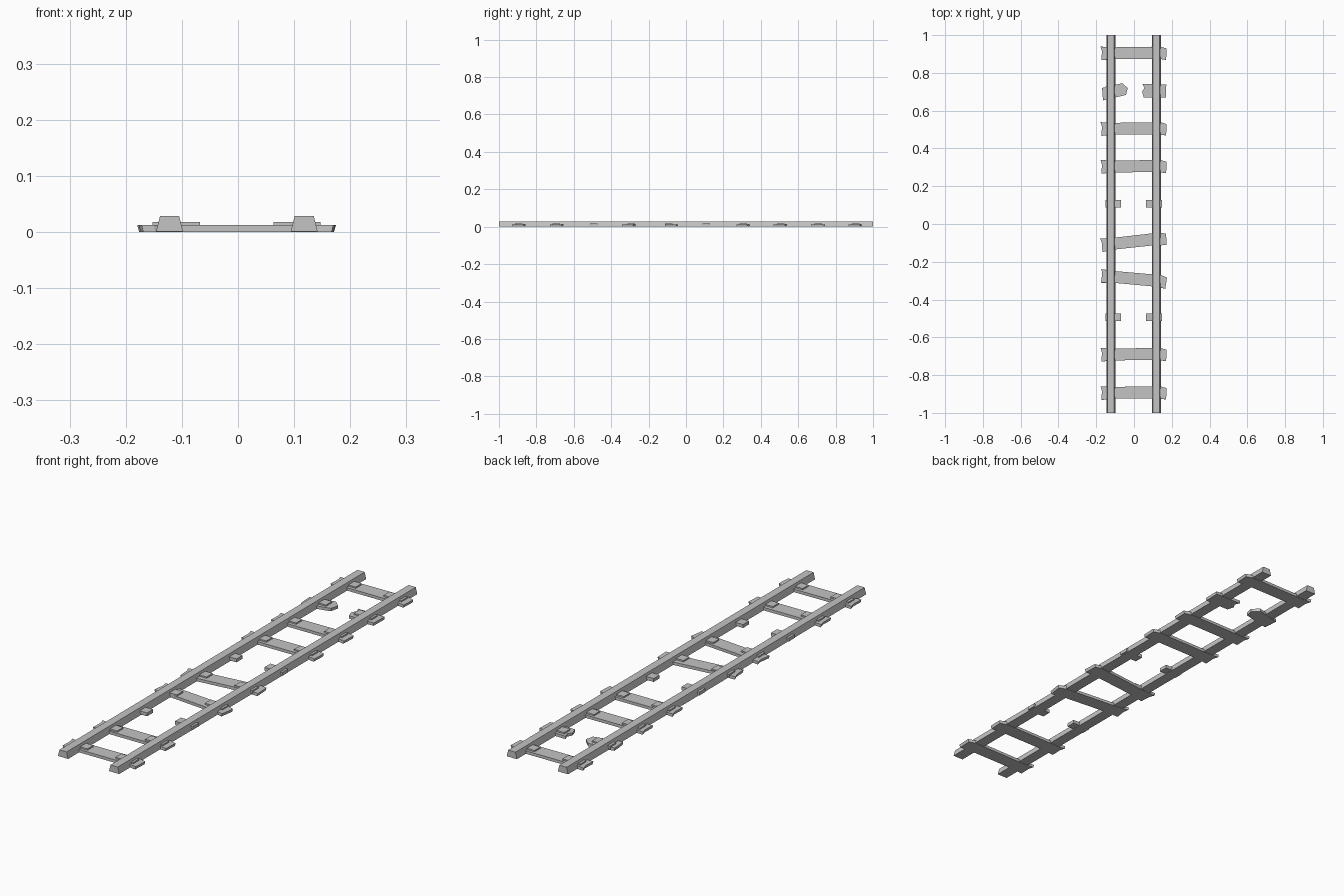
import bpy, bmesh, math
from mathutils import Matrix

cube = bpy.data.objects.get("Cube")
if cube:
    bpy.data.objects.remove(cube, do_unlink=True)

grey = bpy.data.materials.new("plain grey")
grey.use_nodes = True
grey.diffuse_color = (0.55, 0.55, 0.55, 1)
grey.node_tree.nodes["Principled BSDF"].inputs["Base Color"].default_value = (0.55, 0.55, 0.55, 1)


def loft(name, lower, upper, matrix=Matrix()):
    """Closed solid between two matching outlines."""
    bm = bmesh.new()
    a = [bm.verts.new(p) for p in lower]
    b = [bm.verts.new(p) for p in upper]
    bm.faces.new(a)
    bm.faces.new(b)
    n = len(a)
    for i in range(n):
        j = (i + 1) % n
        bm.faces.new((a[i], a[j], b[j], b[i]))
    bmesh.ops.recalc_face_normals(bm, faces=bm.faces)
    mesh = bpy.data.meshes.new(name)
    bm.to_mesh(mesh)
    bm.free()
    mesh.materials.append(grey)
    ob = bpy.data.objects.new(name, mesh)
    ob.matrix_world = matrix
    bpy.context.collection.objects.link(ob)
    return ob


def slab(name, outline, z0, z1, x, y, angle=0, inset=0.98):
    place = Matrix.Translation((x, y, 0)) @ Matrix.Rotation(angle, 4, 'Z')
    loft(name, [(px * inset, py, z0) for px, py in outline],
         [(px, py, z1) for px, py in outline], place)


# Rails: tapered bars along the whole length
for side, x in (("right", -0.122), ("left", 0.118)):
    section = [(-0.024, 0.001), (0.024, 0.001), (0.017, 0.029), (-0.017, 0.029)]
    loft(side + "_rail", [(x + u, -1, z) for u, z in section],
         [(x + u, 1, z) for u, z in section])

# Whole sleepers, with worn ends slightly wider than the middle
plank = [(-0.17, -0.038), (-0.148, -0.036), (-0.142, -0.032), (0.135, -0.03),
         (0.172, -0.036), (0.175, 0.024), (0.142, 0.034), (-0.142, 0.03),
         (-0.148, 0.032), (-0.175, 0.034), (-0.168, 0.01)]
sleepers = [(0.905, 0), (0.505, 0), (0.305, 0), (-0.093, 0.1),
            (-0.29, -0.1), (-0.69, 0), (-0.893, 0)]
for y, angle in sleepers:
    slab("sleeper", plank, 0.0, 0.0125, -0.002, y, angle)

# Snapped sleeper: two stubs with jagged inner ends
stub = [(-0.07, -0.033), (0.055, -0.033), (0.072, 0.0), (0.05, 0.032),
        (-0.06, 0.032), (-0.066, 0.0)]
slab("broken_sleeper_right", stub, 0.0, 0.0125, -0.103, 0.703, 0.23)
short = [(-0.055, -0.036), (0.062, -0.036), (0.064, 0.034),
         (-0.062, 0.036), (-0.052, 0.015), (-0.064, -0.005)]
slab("broken_sleeper_left", short, 0.0, 0.0125, 0.107, 0.705)

# Rail plates under both rails at every sleeper position
plate = [(-0.042, -0.02), (0.042, -0.02), (0.042, 0.02), (-0.042, 0.02)]
for i in range(10):
    y = -0.893 + i * 0.2
    for x in (-0.11, 0.105):
        slab("rail_plate", plate, 0.004, 0.0185, x, y, 0, 1.0)
